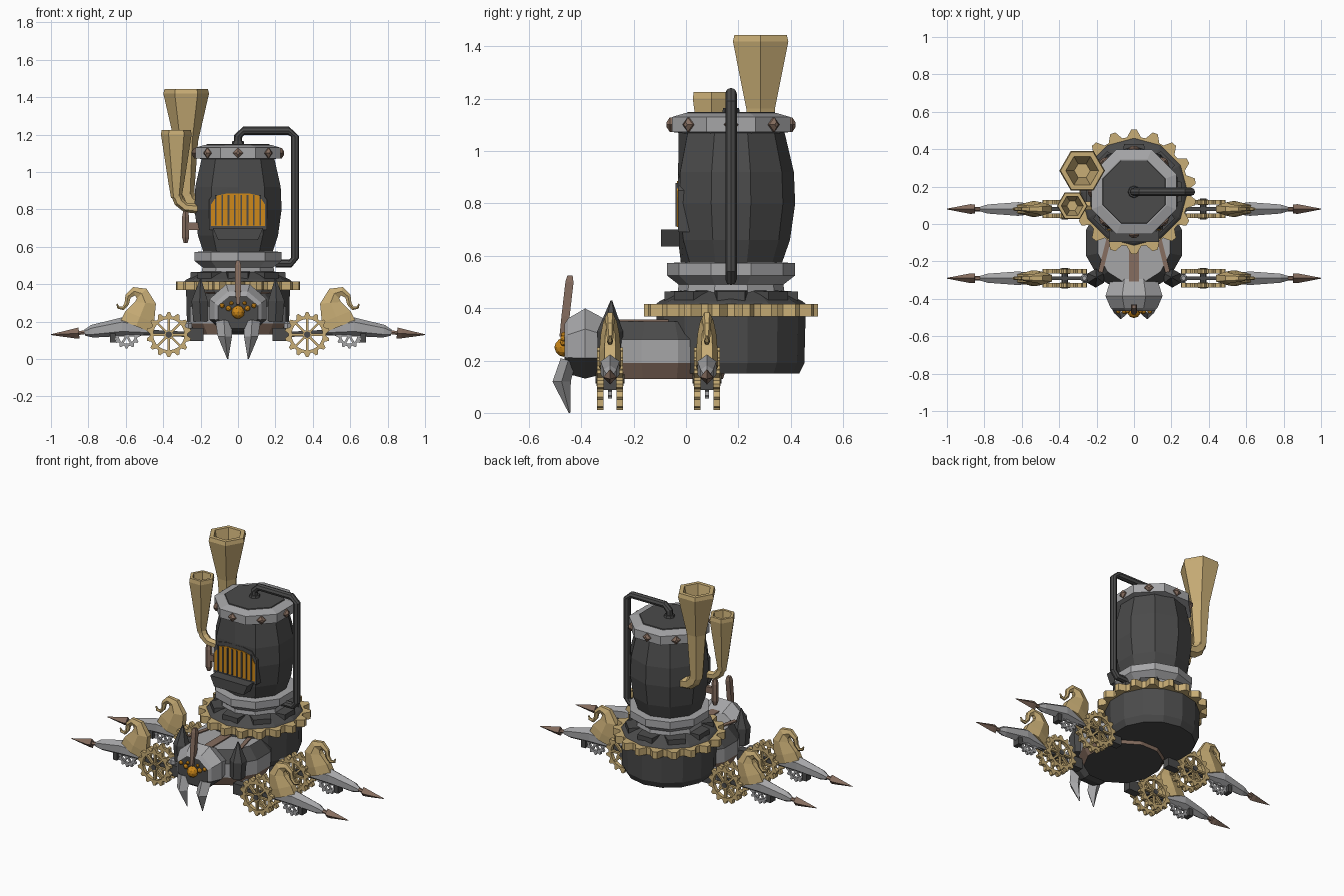
import bpy, bmesh, math
from mathutils import Vector, Matrix

if "Cube" in bpy.data.objects:
    bpy.data.objects.remove(bpy.data.objects["Cube"])

X, Y, Z = Vector((1, 0, 0)), Vector((0, 1, 0)), Vector((0, 0, 1))
CY = 0.172  # depth of the boiler axis


def material(name, rgb):
    m = bpy.data.materials.new(name)
    m.use_nodes = True
    m.diffuse_color = (*rgb, 1)
    m.node_tree.nodes["Principled BSDF"].inputs["Base Color"].default_value = (*rgb, 1)
    return m


iron = material("dark iron", (0.07, 0.07, 0.07))
steel = material("light steel", (0.38, 0.38, 0.39))
brass = material("brass", (0.58, 0.42, 0.18))
copper = material("brown copper", (0.24, 0.155, 0.115))
glow = material("orange glow", (0.62, 0.25, 0.01))


def finish(name, bm, mat, mirror=False):
    bmesh.ops.recalc_face_normals(bm, faces=bm.faces)
    me = bpy.data.meshes.new(name)
    bm.to_mesh(me)
    bm.free()
    ob = bpy.data.objects.new(name, me)
    bpy.context.collection.objects.link(ob)
    me.materials.append(mat)
    if mirror:
        ob.modifiers.new("Mirror", "MIRROR").use_mirror_merge = False
    return ob


def sweep(name, pts, n, mat, ref=Y, tangent=None, phase=0.0, mirror=False):
    """Skin polygon rings (x, y, z, width, height) along a path."""
    bm = bmesh.new()
    rings = []
    pos = [Vector(p[:3]) for p in pts]
    for i, p in enumerate(pts):
        t = tangent or (pos[min(i + 1, len(pos) - 1)] - pos[max(i - 1, 0)]).normalized()
        v = t.cross(ref).normalized()
        ring = []
        for k in range(n):
            a = math.tau * (k + phase) / n
            ring.append(bm.verts.new(pos[i] + ref * p[3] * math.cos(a) + v * p[-1] * math.sin(a)))
        rings.append(ring)
    for a, b in zip(rings, rings[1:]):
        for k in range(n):
            j = (k + 1) % n
            bm.faces.new((a[k], a[j], b[j], b[k]))
    bm.faces.new(rings[0])
    bm.faces.new(rings[-1])
    return finish(name, bm, mat, mirror)


def lathe(name, profile, n, mat, x=0.0, y=CY, phase=0.0):
    return sweep(name, [(x, y, z, r) for r, z in profile], n, mat, tangent=Z, phase=phase)


def prism(name, outline, y0, y1, mat):
    bm = bmesh.new()
    face = bm.faces.new([bm.verts.new((x, y0, z)) for x, z in outline])
    new = bmesh.ops.extrude_face_region(bm, geom=[face])["geom"]
    bmesh.ops.translate(bm, vec=(0, y1 - y0, 0), verts=[g for g in new if isinstance(g, bmesh.types.BMVert)])
    return finish(name, bm, mat)


def box(name, loc, size, mat, mirror=False, turn=0.0):
    bm = bmesh.new()
    m = Matrix.Translation(loc) @ Matrix.Rotation(turn, 4, "Z") @ Matrix.Diagonal((*size, 1))
    bmesh.ops.create_cube(bm, size=1, matrix=m)
    return finish(name, bm, mat, mirror)


def gear(name, loc, outer, root, inner, teeth, thick, mat, upright=True, spokes=0, mirror=False):
    bm = bmesh.new()
    n = teeth * 4
    loops = []
    for h in (-thick / 2, thick / 2):
        for toothed in (True, False):
            loop = []
            for k in range(n):
                a = math.tau * (k + 0.5) / n
                r = (outer if k % 4 in (0, 3) else root) if toothed else inner
                loop.append(bm.verts.new((r * math.sin(a), r * math.cos(a), h)))
            loops.append(loop)
    for p, q in ((0, 1), (2, 3), (0, 2), (1, 3)):
        for k in range(n):
            j = (k + 1) % n
            bm.faces.new((loops[p][k], loops[p][j], loops[q][j], loops[q][k]))
    for s in range(spokes):
        m = Matrix.Rotation(math.pi * s / spokes, 4, "Z") @ Matrix.Diagonal((inner * 2.05, 0.012, thick * 0.7, 1))
        bmesh.ops.create_cube(bm, size=1, matrix=m)
    if spokes:
        bmesh.ops.create_cone(bm, cap_ends=True, segments=8, radius1=inner * 0.32, radius2=inner * 0.32, depth=thick * 1.2)
    m = Matrix.Translation(loc) @ (Matrix.Rotation(math.pi / 2, 4, "X") if upright else Matrix())
    bmesh.ops.transform(bm, matrix=m, verts=bm.verts)
    return finish(name, bm, mat, mirror)


# Drum base, ring gear and skirt
lathe("drum_base", [(0.26, 0.15), (0.28, 0.19), (0.285, 0.38)], 14, iron)
gear("ring_gear", (0, CY, 0.392), 0.333, 0.293, 0.2, 18, 0.046, brass, upright=False)
lathe("skirt", [(0.29, 0.412), (0.275, 0.425), (0.2, 0.465)], 12, iron)
for k in range(8):
    d = Vector((math.cos(k * math.pi / 4), math.sin(k * math.pi / 4), 0))
    c = Vector((0, CY, 0.435))
    sweep("skirt_block", [(*(c + d * 0.19), 0.045, 0.09), (*(c + d * 0.255), 0.04, 0.075)], 4, iron,
          ref=Z, tangent=d, phase=0.5)

# Boiler barrel with a flattened front
lathe("lower_collar", [(0.205, 0.455), (0.2, 0.49), (0.245, 0.525), (0.245, 0.572), (0.19, 0.575)], 10, steel)
barrel = lathe("boiler_barrel", [(0.19, 0.56), (0.225, 0.66), (0.245, 0.8), (0.24, 0.92), (0.2, 1.09)], 10, iron)
for v in barrel.data.vertices:
    v.co.y = max(v.co.y, -0.03)
lathe("upper_collar", [(0.2, 1.068), (0.245, 1.073), (0.245, 1.13), (0.19, 1.145)], 8, steel, phase=0.5)
lathe("boiler_lid", [(0.19, 1.13), (0.18, 1.15)], 8, iron, phase=0.5)
for k in range(8):
    d = Vector((math.cos(k * math.pi / 4), math.sin(k * math.pi / 4), 0))
    c = Vector((0, CY, 1.101))
    sweep("collar_bolt", [(*(c + d * 0.215), 0.028), (*(c + d * 0.234), 0.028), (*(c + d * 0.246), 0.01)], 4,
          copper, ref=Z, tangent=d)

# Furnace grate and ash tray
def arch(w, z0, z1):
    return [(-w, z0), (w, z0), (w, z1 - 0.06), (w * 0.78, z1 - 0.012), (w * 0.4, z1),
            (-w * 0.4, z1), (-w * 0.78, z1 - 0.012), (-w, z1 - 0.06)]

prism("grate_frame", arch(0.155, 0.69, 0.91), -0.03, 0.03, iron)
prism("grate_glow", arch(0.145, 0.71, 0.885), -0.034, -0.028, glow)
for k in range(8):
    x = -0.119 + k * 0.034
    box("grate_bar", (x, -0.035, 0.795), (0.009, 0.009, 0.165), iron)
sweep("ash_tray", [(0, -0.06, 0.635, 0.05, 0.15), (0, -0.06, 0.70, 0.05, 0.19)], 4, iron, tangent=Z, phase=0.5)

# Steam pipe
sweep("steam_pipe", [(0, CY, 1.14, 0.022), (0, CY, 1.19, 0.022), (0.03, CY, 1.22, 0.022), (0.27, CY, 1.22, 0.022),
                     (0.305, CY, 1.19, 0.022), (0.305, CY, 0.54, 0.022), (0.28, CY, 0.51, 0.022),
                     (0.2, CY, 0.51, 0.022)], 8, iron)
lathe("pipe_flange", [(0.035, 1.14), (0.03, 1.165)], 8, iron)

# Two flared chimneys with elbows into the boiler
def chimney(x, y, top, r, z0):
    lathe("chimney_horn", [(r * 0.34, z0), (r * 0.52, top - 0.28), (r, top - 0.025), (r * 0.95, top), (r * 0.72, top),
                           (r * 0.35, top - 0.2)], 6, brass, x, y, 0.5)
    sweep("chimney_elbow", [(x, y, z0 + 0.02, r * 0.34), (x + 0.015, y, z0 - 0.02, r * 0.34),
                            (x + 0.05, y, z0 - 0.05, r * 0.32), (x + 0.14, y, z0 - 0.06, r * 0.32)], 6, brass, phase=0.5)

chimney(-0.277, 0.285, 1.443, 0.122, 0.87)
chimney(-0.33, 0.097, 1.225, 0.082, 0.86)
lathe("valve_handle", [(0.012, 0.62), (0.022, 0.65), (0.022, 0.76), (0.012, 0.80)], 6, copper, -0.28, 0.1)
box("valve_bracket", (-0.24, 0.1, 0.71), (0.09, 0.025, 0.04), copper)

# Front body, coloured by height and direction
body = sweep("front_body", [(0, -0.1, 0.13, 0.25, 0.23), (0, -0.1, 0.19, 0.27, 0.265), (0, -0.1, 0.28, 0.27, 0.265),
                            (0, -0.1, 0.35, 0.22, 0.2)], 12, iron, tangent=Z, phase=0.5)
for m in (steel, copper):
    body.data.materials.append(m)
for f in body.data.polygons:
    z = f.center.z
    if f.normal.z > 0.9:
        f.material_index = 1
    elif z < 0.19 and f.normal.z > -0.9:
        f.material_index = 2
    elif 0.19 < z < 0.28 or (z > 0.28 and f.normal.y < -0.7):
        f.material_index = 1
box("spine_stripe", (0, -0.19, 0.353), (0.055, 0.24, 0.008), copper)
box("side_stripe", (0.155, -0.16, 0.353), (0.025, 0.2, 0.008), copper, True, 0.25)
sweep("shoulder_spike", [(0.2, -0.29, 0.2, 0.045), (0.205, -0.29, 0.31, 0.05), (0.2, -0.285, 0.43, 0.003)], 6, iron,
      mirror=True)

# Head, face, eyes, crest and fangs
head = sweep("head", [(0, -0.28, 0.25, 0.13, 0.1), (0, -0.385, 0.265, 0.165, 0.145), (0, -0.45, 0.255, 0.135, 0.115),
                      (0, -0.465, 0.25, 0.115, 0.095)], 8, steel, ref=X, tangent=Y, phase=0.5)
head.data.materials.append(iron)
for f in head.data.polygons:
    if f.normal.y < -0.9 or (f.center.z < 0.2 and f.normal.z < -0.3):
        f.material_index = 1

def eye(name, x, z, r, mirror):
    bm = bmesh.new()
    bmesh.ops.create_icosphere(bm, subdivisions=2, radius=r, matrix=Matrix.Translation((x, -0.467, z)))
    finish(name, bm, glow, mirror)

eye("main_eye", 0, 0.25, 0.036, False)
for x, z, r in ((0.05, 0.27, 0.015), (0.085, 0.285, 0.013), (0.035, 0.298, 0.011)):
    eye("small_eye", x, z, r, True)
sweep("crest", [(0, -0.475, 0.29, 0.012), (0, -0.46, 0.37, 0.022), (0, -0.445, 0.5, 0.022), (0, -0.443, 0.525, 0.014)],
      4, copper, ref=X, phase=0.5)
sweep("fang", [(0.075, -0.45, 0.2, 0.045, 0.03), (0.07, -0.475, 0.12, 0.038, 0.035), (0.055, -0.445, 0.0, 0.003)],
      4, steel, ref=X, mirror=True)

# Four arms with wheels, curled tails and arrow tips
for y in (-0.29, 0.08):
    for side in (-0.037, 0.037):
        gear("drive_wheel", (0.37, y + side, 0.13), 0.12, 0.1, 0.083, 14, 0.024, brass, spokes=4, mirror=True)
    sweep("axle", [(0.37, y - 0.055, 0.13, 0.018), (0.37, y + 0.055, 0.13, 0.018)], 8, iron, ref=X, mirror=True)
    box("arm_mount", (0.23, y, 0.13), (0.09, 0.05, 0.07), iron, True)
    sweep("mount_plug", [(0.265, y, 0.1, 0.015), (0.265, y, 0.12, 0.022), (0.265, y, 0.19, 0.022),
                         (0.265, y, 0.2, 0.012)], 6, steel, mirror=True)
    sweep("arm_bar", [(0.25, y, 0.13, 0.014, 0.02), (0.62, y, 0.15, 0.014, 0.02)], 4, iron, phase=0.5, mirror=True)
    gear("small_gear", (0.595, y, 0.125), 0.07, 0.057, 0.043, 12, 0.016, steel, spokes=3, mirror=True)
    box("arm_clamp", (0.67, y, 0.13), (0.03, 0.05, 0.085), iron, True)
    sweep("arm_shell", [(0.46, y, 0.155, 0.022, 0.03), (0.62, y, 0.172, 0.042, 0.05), (0.78, y, 0.148, 0.028, 0.034),
                        (0.82, y, 0.14, 0.015, 0.016)], 6, steel, phase=0.5, mirror=True)
    sweep("curled_tail", [(0.545, y, 0.175, 0.042, 0.1), (0.525, y, 0.225, 0.042, 0.095), (0.495, y, 0.3, 0.036, 0.065),
                          (0.515, y, 0.35, 0.026, 0.042), (0.555, y, 0.362, 0.02, 0.026),
                          (0.588, y, 0.335, 0.015, 0.018), (0.595, y, 0.295, 0.013, 0.014),
                          (0.615, y, 0.27, 0.011, 0.011), (0.64, y, 0.275, 0.009, 0.009),
                          (0.648, y, 0.295, 0.004, 0.004)], 6, brass, mirror=True)
    sweep("tip_shaft", [(0.8, y, 0.145, 0.012), (0.88, y, 0.135, 0.012)], 6, copper, mirror=True)
    sweep("arrow_tip", [(0.85, y, 0.138, 0.024, 0.03), (0.875, y, 0.136, 0.026, 0.026), (1.0, y, 0.13, 0.002)],
          4, copper, mirror=True)
